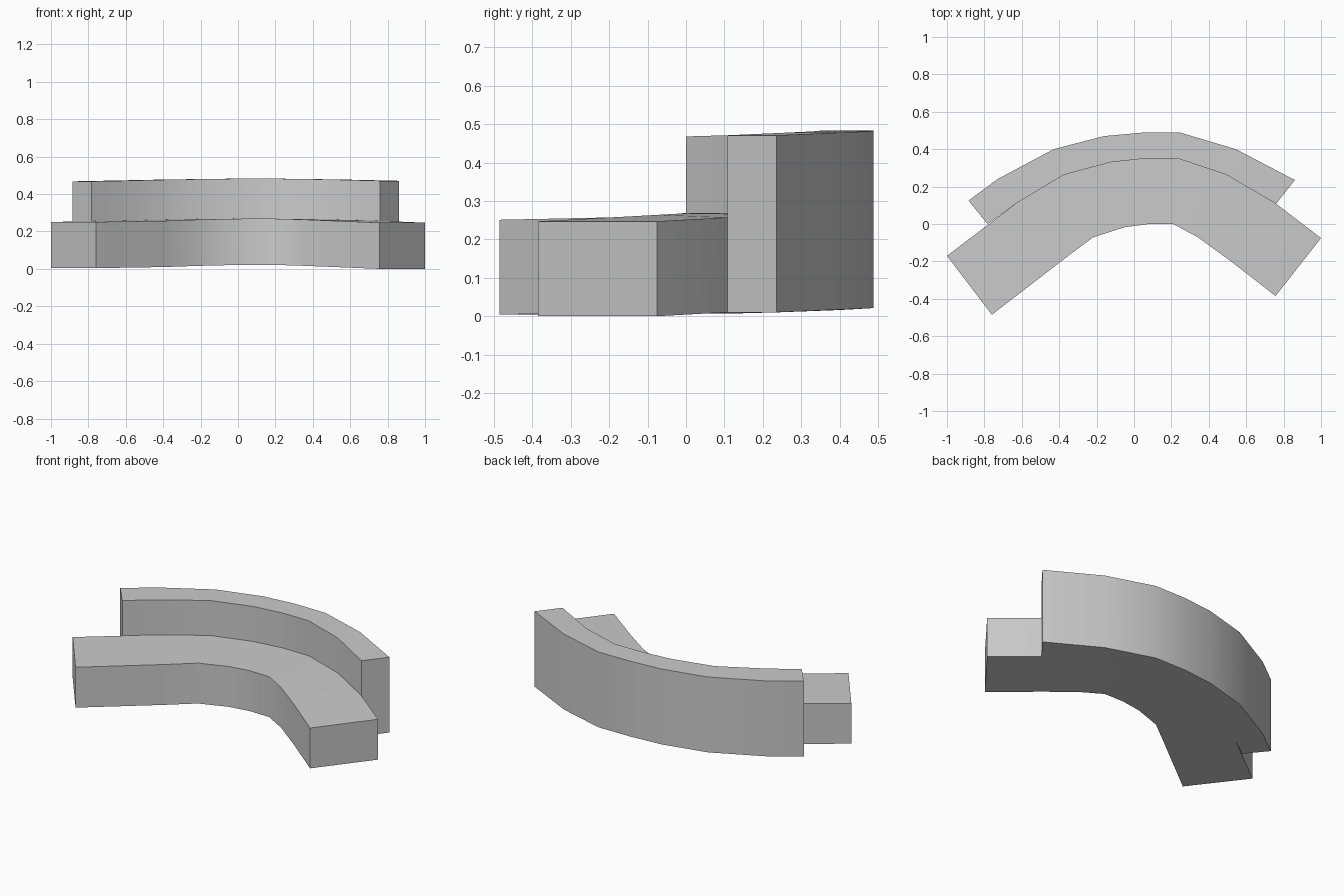
import bpy, bmesh, math

if "Cube" in bpy.data.objects:
    bpy.data.objects.remove(bpy.data.objects["Cube"])

def curved_block(name, outer, inner, floor, height):
    """Sweep a rectangular section along paired outer/inner plan points."""
    bm = bmesh.new()
    rings = []
    for (ox, oy), (ix, iy), z in zip(outer, inner, floor):
        rings.append([bm.verts.new(p) for p in (
            (ox, oy, z), (ix, iy, z), (ix, iy, z + height), (ox, oy, z + height))])
    for a, b in zip(rings, rings[1:]):
        for i in range(4):
            j = (i + 1) % 4
            bm.faces.new((a[i], a[j], b[j], b[i]))
    bm.faces.new(rings[0])
    bm.faces.new(rings[-1])
    bmesh.ops.recalc_face_normals(bm, faces=bm.faces[:])
    mesh = bpy.data.meshes.new(name)
    bm.to_mesh(mesh)
    bm.free()
    obj = bpy.data.objects.new(name, mesh)
    bpy.context.collection.objects.link(obj)
    bpy.ops.object.select_all(action='DESELECT')
    obj.select_set(True)
    bpy.context.view_layer.objects.active = obj
    bpy.ops.object.shade_smooth_by_angle(angle=math.radians(35))
    return obj

# Shared curve where the seat meets the backrest
joint = [(-0.63, 0.11), (-0.375, 0.263), (-0.125, 0.33), (0.06, 0.35),
         (0.235, 0.35), (0.49, 0.265), (0.76, 0.108)]
# Underside height, sagging slightly toward both ends
sag = [0.010, 0.016, 0.020, 0.022, 0.021, 0.017, 0.010]

# Seat
seat_front = [(-0.76, -0.485), (-0.39, -0.2), (-0.22, -0.072), (-0.05, -0.017), (0.08, 0),
              (0.21, 0), (0.34, -0.07), (0.515, -0.197), (0.757, -0.385)]
curved_block("seat", [(-1, -0.17)] + joint + [(1, -0.075)], seat_front,
             [0.004] + sag + [0.0], 0.247)

# Backrest
back_rear = [(-0.885, 0.125), (-0.73, 0.24), (-0.43, 0.4), (-0.16, 0.47),
             (0.04, 0.488), (0.25, 0.488), (0.545, 0.4), (0.86, 0.235)]
curved_block("backrest", back_rear, [(-0.783, 0.0)] + joint, [0.007] + sag, 0.461)
